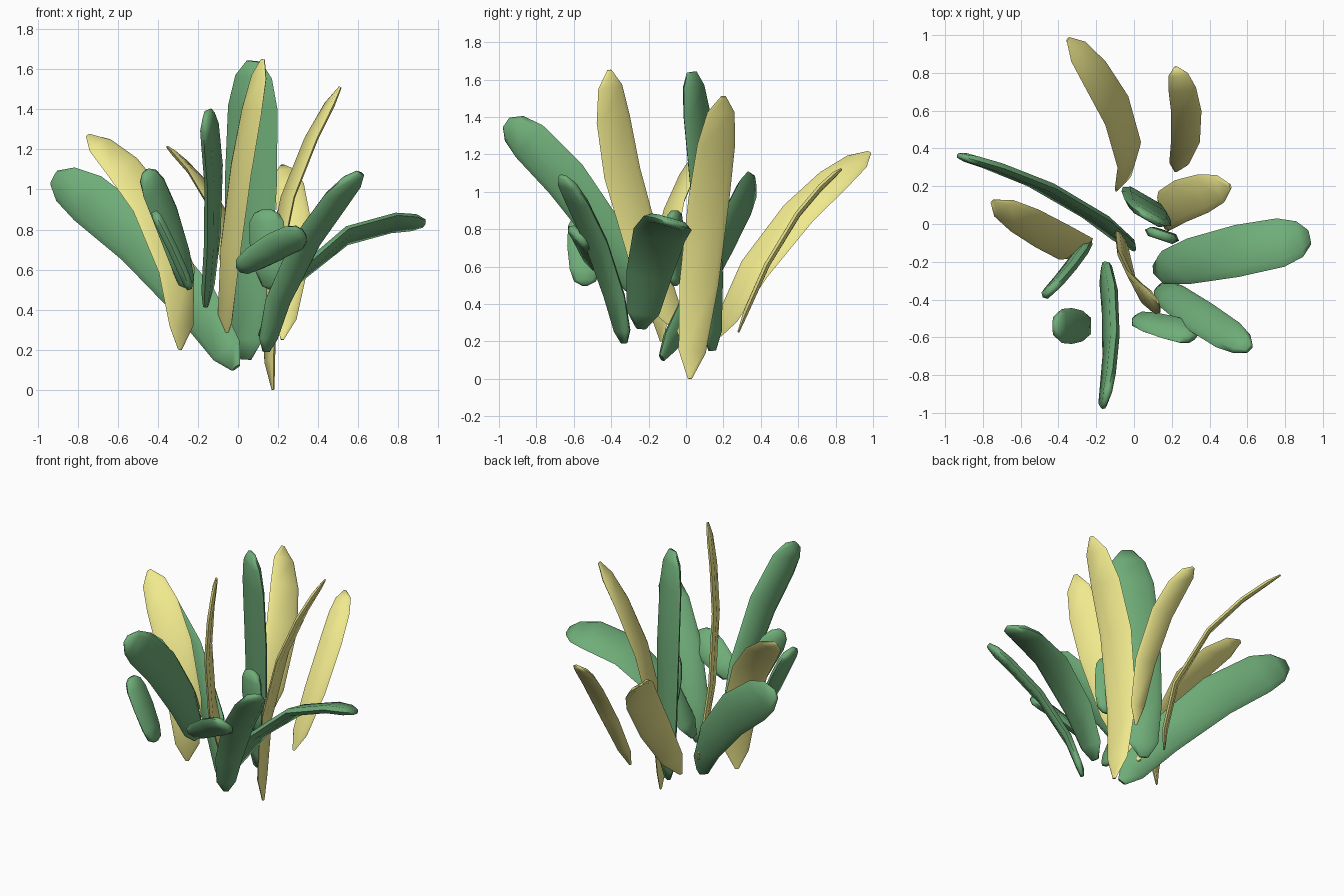
import bpy, bmesh
from mathutils import Vector

if "Cube" in bpy.data.objects:
    bpy.data.objects.remove(bpy.data.objects["Cube"])


def material(name, color):
    m = bpy.data.materials.new(name)
    m.diffuse_color = (*color, 1)
    m.use_nodes = True
    m.node_tree.nodes["Principled BSDF"].inputs["Base Color"].default_value = m.diffuse_color
    return m


GREEN = material("leaf_green", (0.16, 0.42, 0.19))
YELLOW = material("leaf_yellow", (0.87, 0.82, 0.27))

# Outline: (position along leaf, relative width)
BLUNT = [(0, .2), (.07, .62), (.27, .86), (.6, 1), (.85, .95), (.95, .7), (1, .28)]
POINTED = [(0, .1), (.09, .66), (.32, .95), (.62, 1), (.82, .92), (.94, .66), (1, .12)]
# Lens-shaped cross-section: (across, thickness)
SECTION = [(-1, 0), (-.72, -1), (.72, -1), (1, 0), (.72, 1), (-.72, 1)]


def leaf(name, base, mid, tip, width, mat, outline, thick):
    """Loft a lens section along a curve through base, mid and tip; width is the full width vector."""
    b, m, t, w = map(Vector, (base, mid, tip, width))
    c = 2 * m - (b + t) / 2
    half = w.length / 2
    bm = bmesh.new()
    rings = []
    for s, k in outline:
        p = b * (1 - s) ** 2 + c * 2 * s * (1 - s) + t * s * s
        d = ((c - b) * (1 - s) + (t - c) * s).normalized()
        side = (w - d * w.dot(d)).normalized()
        up = d.cross(side)
        th = thick / 2 * min(1, .25 + k)
        rings.append([bm.verts.new(p + side * u * half * k + up * v * th) for u, v in SECTION])
    n = len(SECTION)
    for r, q in zip(rings, rings[1:]):
        for i in range(n):
            bm.faces.new((r[i], r[(i + 1) % n], q[(i + 1) % n], q[i]))
    bm.faces.new(rings[0][::-1])
    bm.faces.new(rings[-1])
    bmesh.ops.recalc_face_normals(bm, faces=bm.faces)
    me = bpy.data.meshes.new(name)
    bm.to_mesh(me)
    bm.free()
    me.materials.append(mat)
    ob = bpy.data.objects.new(name, me)
    bpy.context.collection.objects.link(ob)
    bpy.context.view_layer.objects.active = ob
    ob.select_set(True)


# Yellow leaves: base, middle, tip, width vector
for args in [
    ("yellow_leaf_back", (-.09, .18, .23), (-.05, .5, .77), (-.35, .98, 1.21), (.13, .13, -.11)),
    ("yellow_leaf_back_right", (.22, .28, .25), (.28, .53, .78), (.22, .83, 1.12), (.16, .01, .02)),
    ("yellow_leaf_right", (.175, .02, 0), (.2, .1, .78), (.51, .2, 1.51), (-.06, .22, 0)),
    ("yellow_leaf_left", (-.29, -.13, .2), (-.37, -.1, .8), (-.75, .12, 1.27), (.17, .12, .08)),
    ("yellow_leaf_centre", (-.07, -.03, .24), (-.01, -.3, .93), (.125, -.41, 1.65), (.1, -.19, -.06)),
]:
    leaf(*args, YELLOW, POINTED, .03)

# Green leaves
for args in [
    ("green_leaf_left", (-.01, -.13, .11), (-.4, .16, .66), (-.92, .36, 1.06), (.18, -.05, .2)),
    ("green_leaf_tall", (.04, .14, .15), (.06, .11, .88), (.08, .03, 1.64), (.26, -.15, 0)),
    ("green_leaf_inner", (.18, -.06, .5), (.15, -.06, .7), (.145, -.06, .9), (.18, -.06, 0)),
    ("green_leaf_right", (.11, -.24, .27), (.46, -.16, .72), (.93, -.07, .83), (-.04, .27, -.08)),
    ("green_leaf_front_right", (.14, -.33, .19), (.29, -.45, .65), (.61, -.66, 1.08), (.14, .13, -.03)),
    ("green_leaf_small_right", (.0, -.5, .6), (.16, -.54, .7), (.33, -.59, .78), (-.09, -.11, .12)),
    ("green_leaf_front", (-.16, -.22, .42), (-.12, -.57, .98), (-.16, -.96, 1.37), (.06, .18, .15)),
    ("green_leaf_front_left", (-.25, -.1, .5), (-.34, -.23, .81), (-.46, -.37, 1.09), (.11, .1, .09)),
    ("green_leaf_small_left", (-.24, -.54, .5), (-.31, -.54, .67), (-.42, -.54, .89), (0, .19, 0)),
]:
    leaf(*args, GREEN, BLUNT, .05)

bpy.ops.object.shade_smooth_by_angle(angle=1.2)
